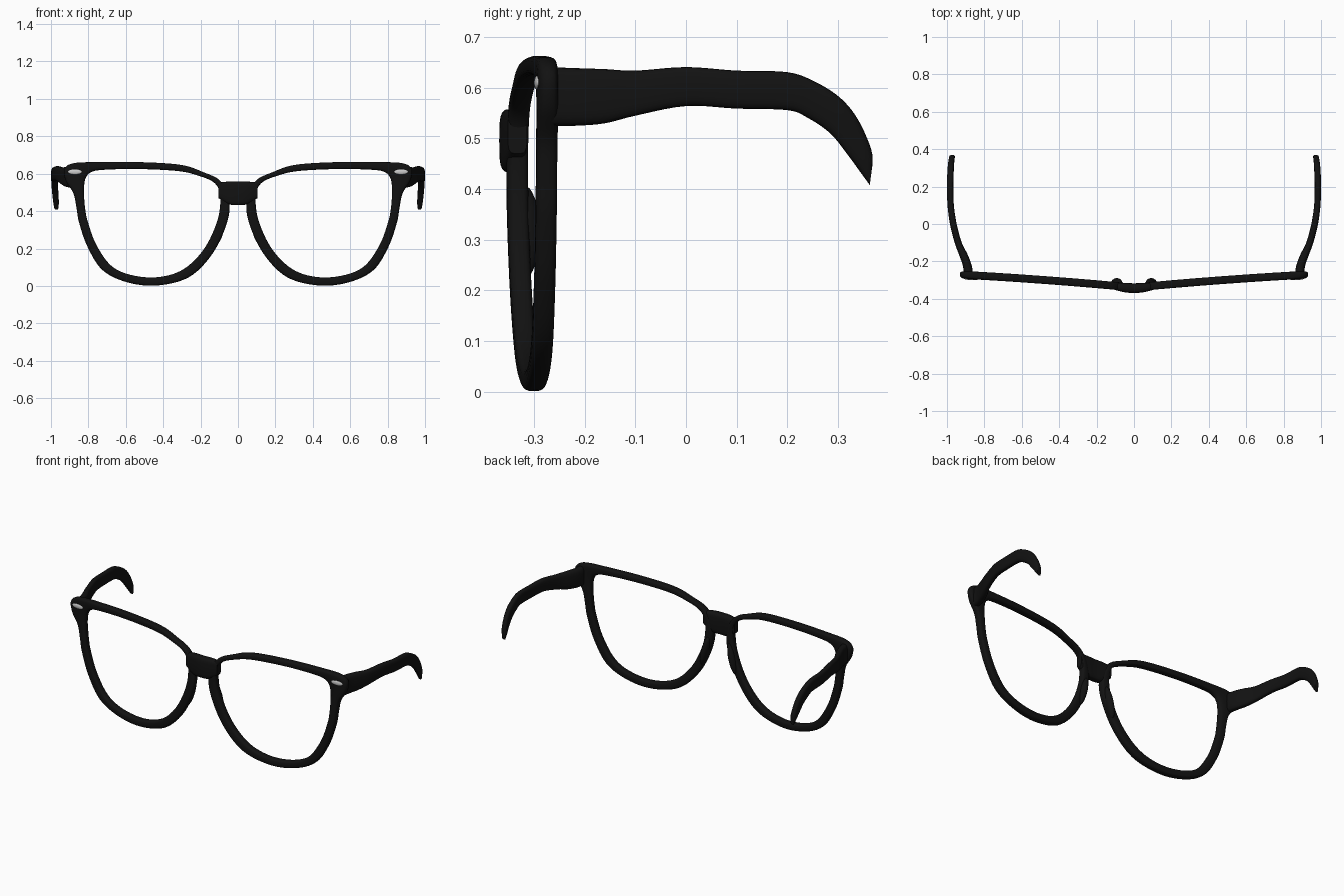
import bpy, bmesh, math
from mathutils import Vector

if "Cube" in bpy.data.objects:
    bpy.data.objects.remove(bpy.data.objects["Cube"])


def material(name, rgb):
    m = bpy.data.materials.new(name)
    m.diffuse_color = (*rgb, 1)
    m.use_nodes = True
    m.node_tree.nodes["Principled BSDF"].inputs["Base Color"].default_value = m.diffuse_color
    return m


BLACK = material("black acetate", (0.006, 0.006, 0.006))
SILVER = material("silver", (0.6, 0.6, 0.6))


def spline(keys, steps, closed):
    """Catmull-Rom samples through tuples of any length."""
    n, out = len(keys), []
    pick = (lambda i: keys[i % n]) if closed else (lambda i: keys[max(0, min(n - 1, i))])
    for i in range(n if closed else n - 1):
        for s in range(steps):
            t = s / steps
            out.append([0.5 * (2 * b + (c - a) * t + (2 * a - 5 * b + 4 * c - d) * t * t
                               + (3 * b - a - 3 * c + d) * t ** 3)
                        for a, b, c, d in zip(pick(i - 1), pick(i), pick(i + 1), pick(i + 2))])
    if not closed:
        out.append(list(keys[-1]))
    return out


def section(p, q, side, power, n=20):
    """Rounded cross-section spanning p to q, with half thickness vector side."""
    c, h, ring = (p + q) / 2, (q - p) / 2, []
    for k in range(n):
        a = 2 * math.pi * k / n
        u, v = math.cos(a), math.sin(a)
        ring.append(c + h * math.copysign(abs(u) ** power, u)
                    + side * math.copysign(abs(v) ** power, v))
    return ring


def finish(ob, mat, mirror):
    ob.data.materials.append(mat)
    if mirror:
        ob.modifiers.new("Mirror", 'MIRROR').use_mirror_merge = False
    bpy.ops.object.select_all(action='DESELECT')
    ob.select_set(True)
    bpy.context.view_layer.objects.active = ob
    bpy.ops.object.shade_smooth_by_angle(angle=math.radians(50))


def loft(name, rings, closed, mirror):
    bm = bmesh.new()
    vs = [[bm.verts.new(p) for p in r] for r in rings]
    n = len(vs[0])
    for i in range(len(vs) if closed else len(vs) - 1):
        a, b = vs[i], vs[(i + 1) % len(vs)]
        for k in range(n):
            bm.faces.new((a[k], a[(k + 1) % n], b[(k + 1) % n], b[k]))
    if not closed:
        bm.faces.new(vs[0])
        bm.faces.new(vs[-1])
    bmesh.ops.recalc_face_normals(bm, faces=bm.faces)
    me = bpy.data.meshes.new(name)
    bm.to_mesh(me)
    bm.free()
    ob = bpy.data.objects.new(name, me)
    bpy.context.collection.objects.link(ob)
    finish(ob, BLACK, mirror)


def ellipsoid(name, loc, scale, rot, mat):
    bpy.ops.mesh.primitive_uv_sphere_add(segments=32, ring_count=16, location=loc,
                                         rotation=rot, scale=scale)
    ob = bpy.context.object
    ob.name = name
    bpy.ops.object.transform_apply(location=True, rotation=True, scale=True)
    finish(ob, mat, True)


def front_y(x):
    return -0.34 + 0.095 * x - 0.022 * x * x


# Eye rims with flared end pieces: inner x, z and outer x, z
RIM = [(.125, .55, .09, .557), (.22, .592, .19, .61), (.33, .615, .31, .648),
       (.54, .625, .53, .662), (.73, .62, .75, .662), (.79, .605, .88, .656),
       (.815, .575, .928, .625), (.823, .53, .922, .565), (.823, .48, .88, .495),
       (.818, .42, .864, .42), (.805, .35, .85, .34), (.76, .225, .805, .21),
       (.68, .11, .725, .085), (.57, .058, .595, .02), (.425, .047, .435, .002),
       (.29, .09, .265, .045), (.18, .20, .145, .16), (.11, .35, .068, .31),
       (.095, .475, .045, .44)]
rings = [section(Vector((a, front_y(a), b)), Vector((c, front_y(c), d)),
                 Vector((0, .021, 0)), .6)
         for a, b, c, d in spline(RIM, 6, True)]
loft("eye_rims", rings, True, True)

# Bridge: x, bottom z, top z, centre y, half depth
BRIDGE = [(-.105, .47, .552, -.333, .019), (-.05, .437, .558, -.34, .025),
          (0, .433, .558, -.343, .026),
          (.05, .437, .558, -.34, .025), (.105, .47, .552, -.333, .019)]
loft("bridge", [section(Vector((x, y, b)), Vector((x, y, t)), Vector((0, d, 0)), .5)
                for x, b, t, y, d in spline(BRIDGE, 5, False)], False, False)

# Temple arms: x, top y, top z, bottom y, bottom z, half thickness
ARM = [(.885, -.27, .641, -.27, .525, .024), (.892, -.22, .639, -.22, .525, .024),
       (.914, -.16, .637, -.16, .53, .023), (.94, -.1, .634, -.1, .545, .019),
       (.966, 0, .641, 0, .564, .018), (.98, .1, .634, .1, .559, .017),
       (.983, .2, .631, .2, .556, .017), (.982, .255, .612, .24, .541, .017),
       (.98, .305, .58, .285, .51, .017), (.977, .34, .537, .32, .467, .016),
       (.973, .366, .478, .347, .43, .015), (.971, .368, .445, .363, .408, .012)]
loft("temple_arms", [section(Vector((x, b, c)), Vector((x, d, e)), Vector((h, 0, 0)), .65)
                     for x, b, c, d, e, h in spline(ARM, 5, False)], False, True)

# Nose pads and front rivets
ellipsoid("nose_pads", (.092, -.32, .315), (.022, .031, .095), (0, math.radians(-14), 0), BLACK)
ellipsoid("rivets", (.872, -.294, .61), (.037, .006, .014), (0, 0, .06), SILVER)
